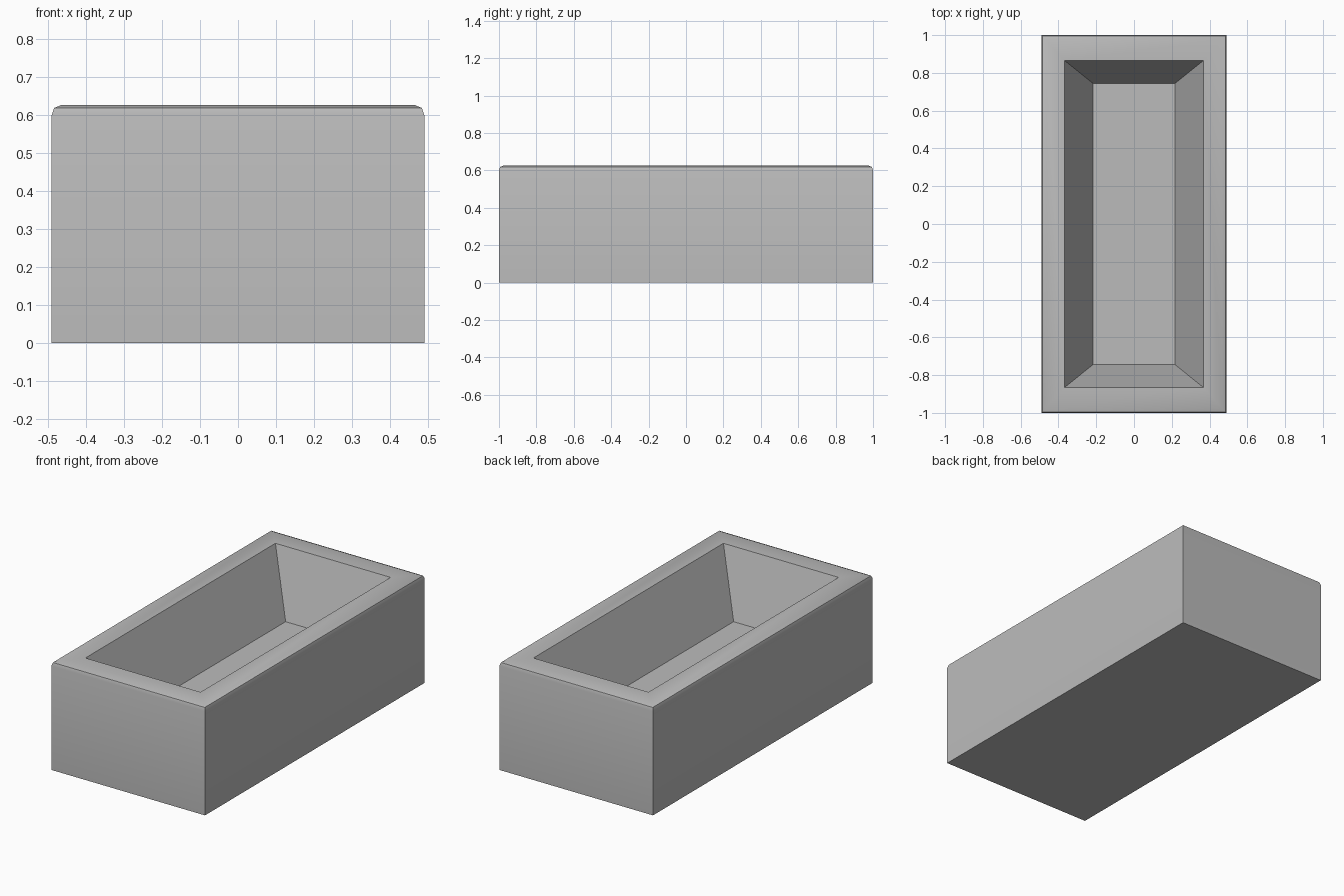
import bpy, bmesh, math

if "Cube" in bpy.data.objects:
    bpy.data.objects.remove(bpy.data.objects["Cube"], do_unlink=True)

# Plain stone grey
stone = bpy.data.materials.new("stone_grey")
stone.use_nodes = True
colour = (0.5, 0.5, 0.5, 1)
stone.diffuse_color = colour
stone.node_tree.nodes["Principled BSDF"].inputs["Base Color"].default_value = colour

# Rectangular rings (half width, half length, height): outside wall,
# rounded rim, then the sloping basin down to its floor
rings = [
    (0.49, 1.0, 0.0),
    (0.49, 1.0, 0.60),
    (0.484, 0.994, 0.618),
    (0.465, 0.975, 0.626),
    (0.367, 0.865, 0.626),
    (0.218, 0.745, 0.26),
]

bm = bmesh.new()
loops = [[bm.verts.new((sx * w, sy * l, z))
          for sx, sy in ((-1, -1), (1, -1), (1, 1), (-1, 1))]
         for w, l, z in rings]
for low, high in zip(loops, loops[1:]):
    for i in range(4):
        j = (i + 1) % 4
        bm.faces.new((low[i], low[j], high[j], high[i]))

# Underside and basin floor
bm.faces.new(loops[0][::-1])
bm.faces.new(loops[-1])
bmesh.ops.recalc_face_normals(bm, faces=bm.faces)

mesh = bpy.data.meshes.new("trough")
bm.to_mesh(mesh)
bm.free()
mesh.materials.append(stone)
trough = bpy.data.objects.new("trough", mesh)
bpy.context.collection.objects.link(trough)

# Soft rim, crisp corners
bpy.context.view_layer.objects.active = trough
trough.select_set(True)
bpy.ops.object.shade_smooth_by_angle(angle=math.radians(35))
